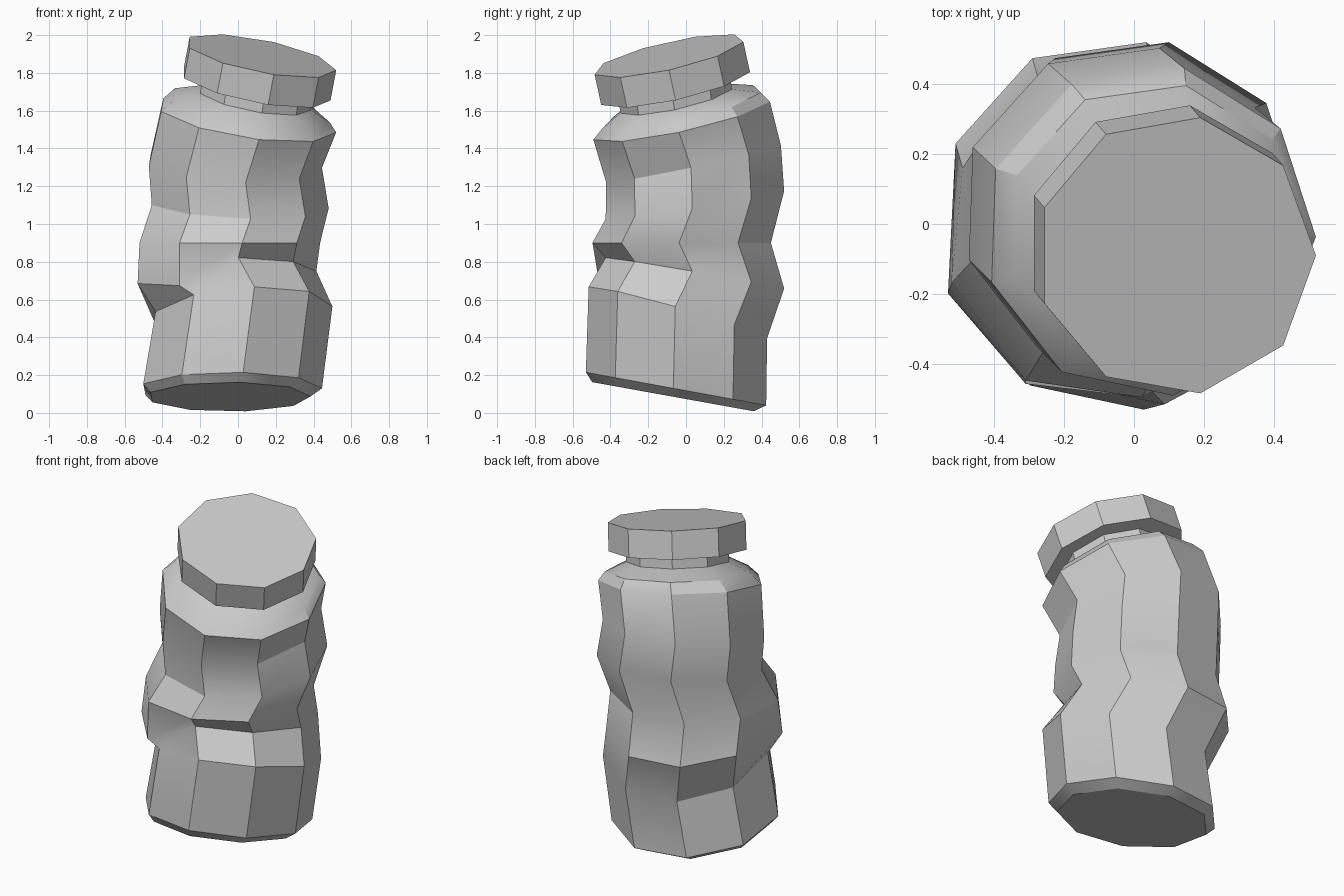
import bpy, bmesh, math

if "Cube" in bpy.data.objects:
    bpy.data.objects.remove(bpy.data.objects["Cube"])

SIDES = 9


def ring(cx, cy, cz, r, sx, sy, start):
    """Nine points on a tilted plane; sx and sy are its slopes along x and y."""
    pts = []
    for k in range(SIDES):
        a = math.radians(start + k * 360 / SIDES)
        dx, dy = r * math.cos(a), r * math.sin(a)
        pts.append([cx + dx, cy + dy, cz + sx * dx + sy * dy])
    return pts


def loft(name, rings):
    """Skin the rings and close both ends."""
    bm = bmesh.new()
    loops = [[bm.verts.new(p) for p in pts] for pts in rings]
    for low, high in zip(loops, loops[1:]):
        for k in range(SIDES):
            n = (k + 1) % SIDES
            bm.faces.new((low[k], low[n], high[n], high[k]))
    bm.faces.new(loops[0][::-1])
    bm.faces.new(loops[-1])
    mesh = bpy.data.meshes.new(name)
    bm.to_mesh(mesh)
    bm.free()
    obj = bpy.data.objects.new(name, mesh)
    bpy.context.collection.objects.link(obj)
    bpy.ops.object.select_all(action='DESELECT')
    obj.select_set(True)
    bpy.context.view_layer.objects.active = obj
    bpy.ops.object.shade_smooth_by_angle(angle=math.radians(30))
    return obj


# Crumpled body: centre x, y, z, radius, slope x, slope y, from base to neck
body = [ring(*s, -2) for s in [
    (-.05, -.065, .085, .435, 0, -.18),
    (-.04, -.05, .127, .485, 0, -.183),
    (.02, -.04, .525, .48, .07, -.29),
    (-.065, .05, .738, .48, .02, -.174),
    (-.045, -.02, .90, .48, 0, 0),
    (0, .05, 1.105, .48, -.04, .158),
    (-.025, .043, 1.32, .47, -.04, .21),
    (.045, -.02, 1.56, .475, -.15, .22),
    (.06, -.02, 1.615, .425, -.17, .23),
    (.085, -.05, 1.66, .30, -.18, .22),
    (.10, -.065, 1.76, .30, -.18, .22),
]]

# Folded dent at the front left
for level, k, shift in [(3, 6, (.01, -.10, -.13)), (3, 5, (-.01, -.10, -.07)),
                        (4, 6, (-.01, -.02, 0)), (4, 5, (-.02, 0, 0))]:
    for i in range(3):
        body[level][k][i] += shift[i]
loft("bottle_body", body)

# Tilted nine-sided cap
loft("cap", [ring(.09, -.055, 1.73, .40, -.189, .22, 0),
             ring(.12, -.09, 1.89, .40, -.189, .22, 0)])
